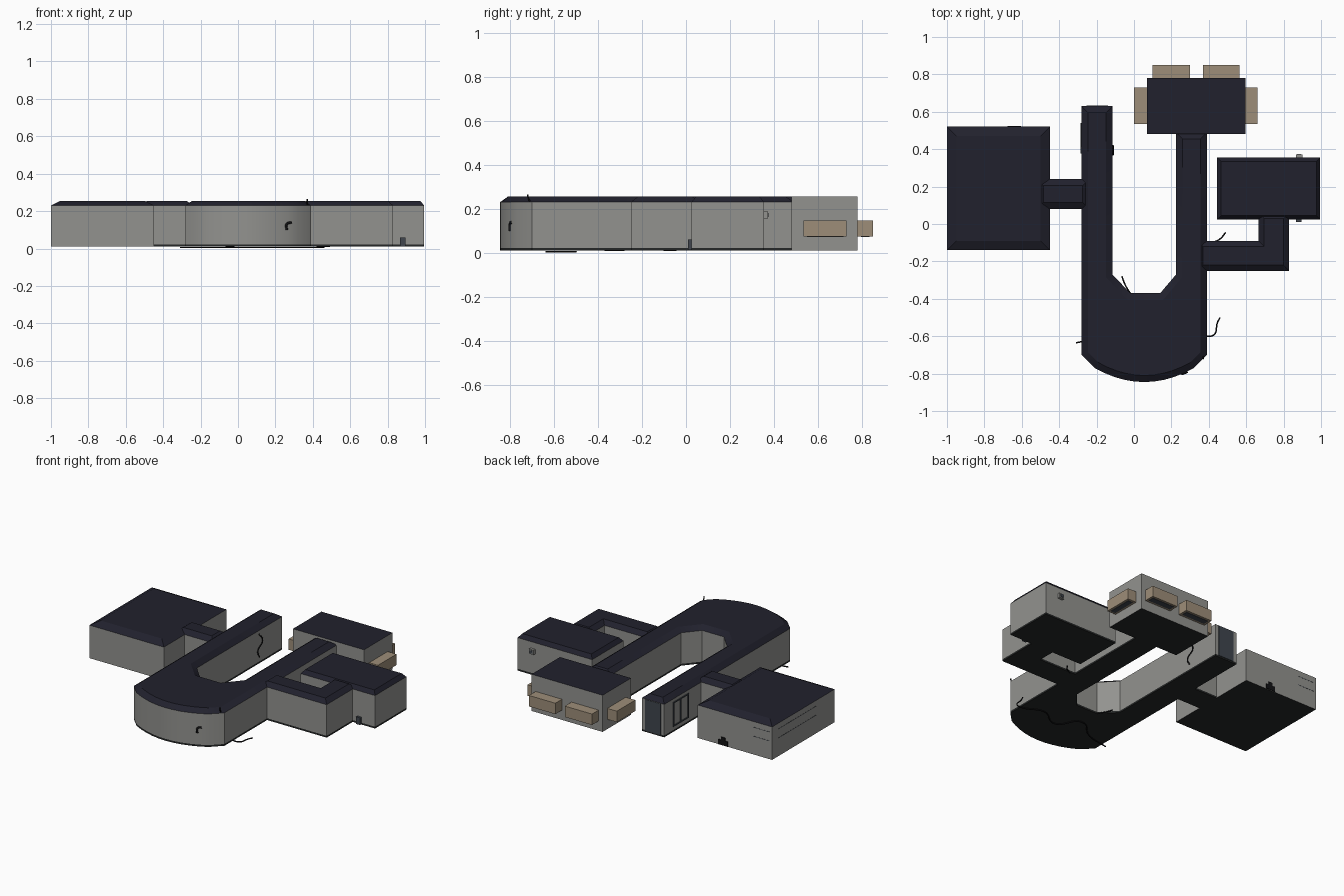
import bpy, bmesh, math
from mathutils import Vector

if "Cube" in bpy.data.objects:
    bpy.data.objects.remove(bpy.data.objects["Cube"])


def material(name, rgb):
    m = bpy.data.materials.new(name)
    m.use_nodes = True
    m.diffuse_color = (*rgb, 1)
    m.node_tree.nodes["Principled BSDF"].inputs["Base Color"].default_value = (*rgb, 1)
    return m


WALL = material("wall grey", (0.29, 0.29, 0.275))
ROOF = material("roof navy", (0.015, 0.015, 0.026))
FLOOR = material("floor charcoal", (0.018, 0.02, 0.02))
TAN = material("bay tan", (0.34, 0.27, 0.19))
SLATE = material("door slate", (0.05, 0.06, 0.075))
BLACK = material("cable black", (0.006, 0.006, 0.007))
BASE, EAVE, TOP = 0.01, 0.23, 0.255


def add_object(name, bm, mats):
    bmesh.ops.recalc_face_normals(bm, faces=bm.faces)
    mesh = bpy.data.meshes.new(name)
    bm.to_mesh(mesh)
    bm.free()
    for m in mats:
        mesh.materials.append(m)
    ob = bpy.data.objects.new(name, mesh)
    bpy.context.collection.objects.link(ob)
    return ob


def inset(points, d):
    """Move a counter-clockwise outline inward by d with mitred corners."""
    out = []
    for i, p in enumerate(points):
        a = (p - points[i - 1]).normalized()
        b = (points[(i + 1) % len(points)] - p).normalized()
        na, nb = Vector((-a.y, a.x)), Vector((-b.y, b.x))
        out.append(p + (na + nb) * d / (1 + na.dot(nb)))
    return out


def building(name, outline, chamfer, skirt=0.012, gable_y=None):
    """Walled block with a chamfered roof and a dark floor edge."""
    pts = [Vector(p) for p in outline]
    top = inset(pts, chamfer)
    for p, t in zip(pts, top):
        if p.y == gable_y:
            t.y = p.y
    levels = [(pts, BASE), (pts, BASE + skirt)] if skirt else [(pts, BASE)]
    levels += [(pts, EAVE), (top, TOP)]
    bm = bmesh.new()
    rings = [[bm.verts.new((p.x, p.y, z)) for p in ring] for ring, z in levels]
    n = len(pts)
    for low, high in zip(rings, rings[1:]):
        for i in range(n):
            j = (i + 1) % n
            bm.faces.new((low[i], low[j], high[j], high[i]))
    bm.faces.new(rings[0][::-1])
    bm.faces.new(rings[-1])
    bmesh.ops.recalc_face_normals(bm, faces=bm.faces)
    for f in bm.faces:
        if f.normal.z > 0.1:
            f.material_index = 1
        elif f.calc_center_median().z < BASE + 0.01:
            f.material_index = 2
    return add_object(name, bm, (WALL, ROOF, FLOOR))


def rect(x0, x1, y0, y1):
    return [(x0, y0), (x1, y0), (x1, y1), (x0, y1)]


def box(name, x, y, z, mat):
    bm = bmesh.new()
    bmesh.ops.create_cube(bm, size=1)
    for v in bm.verts:
        v.co = [lo + (c + 0.5) * (hi - lo) for c, (lo, hi) in zip(v.co, (x, y, z))]
    return add_object(name, bm, (mat,))


def cable(name, points, radius=0.004):
    curve = bpy.data.curves.new(name, "CURVE")
    curve.dimensions = "3D"
    curve.bevel_depth = radius
    curve.bevel_resolution = 1
    curve.resolution_u = 6
    spline = curve.splines.new("BEZIER")
    spline.bezier_points.add(len(points) - 1)
    for bp, co in zip(spline.bezier_points, points):
        bp.co = co
        bp.handle_left_type = bp.handle_right_type = "AUTO"
    curve.materials.append(BLACK)
    bpy.context.collection.objects.link(bpy.data.objects.new(name, curve))


# U-shaped main corridor with a bowed front
bow = []
for i in range(11):
    t = -1 + i / 5
    bow.append((0.055 + 0.265 * t, -0.845 + 0.075 * t * t))
u_outline = ([(-0.28, 0.63), (-0.28, -0.70)] + bow +
             [(0.39, -0.70), (0.39, 0.49), (0.225, 0.49), (0.225, -0.27),
              (0.14, -0.37), (-0.02, -0.37), (-0.115, -0.27), (-0.115, 0.63)])
hall = building("main_corridor", u_outline, 0.035, gable_y=0.63)
bpy.context.view_layer.objects.active = hall
hall.select_set(True)
bpy.ops.object.shade_smooth_by_angle(angle=math.radians(30))

# Rooms and connecting passages
building("large_room", rect(-1, -0.45, -0.14, 0.52), 0.05, skirt=0)
building("large_room_passage", rect(-0.52, -0.24, 0.08, 0.24), 0.035)
building("bay_room", rect(0.07, 0.595, 0.48, 0.78), 0, skirt=0)
building("side_room", rect(0.445, 0.995, 0.025, 0.355), 0.02)
building("side_passage", [(0.34, -0.25), (0.83, -0.25), (0.83, 0.06),
                          (0.665, 0.06), (0.665, -0.09), (0.34, -0.09)], 0.03)

# Projecting bays with a dark surround and a dark recess below
bays = [((0.10, 0.30), (0.78, 0.85)), ((0.37, 0.565), (0.78, 0.85)),
        ((0, 0.07), (0.535, 0.73)), ((0.595, 0.66), (0.535, 0.73))]
for i, (x, y) in enumerate(bays):
    box(f"window_bay_{i}", x, y, (0.075, 0.148), TAN)
    m = 0.015
    box(f"bay_recess_{i}", (x[0] + m, x[1] - m), (y[0] + m, y[1] - m),
        (0.073, 0.08), SLATE)

# End door of the left corridor
box("end_door", (-0.255, -0.14), (0.625, 0.633), (0.02, 0.228), SLATE)

# Sash window frame on the corridor's outer wall
for i, y in enumerate((0.38, 0.46, 0.535)):
    box(f"window_post_{i}", (-0.285, -0.275), (y - 0.004, y + 0.004), (0.05, 0.205), SLATE)
for i, z in enumerate((0.05, 0.205)):
    box(f"window_rail_{i}", (-0.285, -0.275), (0.376, 0.539), (z - 0.004, z + 0.004), SLATE)

# Small fittings on the room walls
box("large_room_socket", (-0.675, -0.605), (0.515, 0.525), (0.012, 0.045), BLACK)
box("large_room_socket_top", (-0.655, -0.625), (0.515, 0.525), (0.045, 0.065), BLACK)
box("front_socket", (0.865, 0.895), (0.01, 0.03), (0.012, 0.06), SLATE)
box("rear_vent", (0.865, 0.90), (0.35, 0.372), (0.155, 0.187), WALL)
box("rear_vent_face", (0.872, 0.893), (0.37, 0.375), (0.162, 0.18), SLATE)

# Thin panel seams on the large room
for i, z in enumerate((0.13, 0.19)):
    box(f"back_seam_{i}", (-0.98, -0.86), (0.519, 0.521), (z, z + 0.003), SLATE)
    box(f"side_seam_{i}", (-1.001, -0.999), (0.05, 0.45), (z, z + 0.003), SLATE)

# Loose cables under the floor and along the walls
cable("floor_cable", [(-0.31, -0.635, 0.005), (-0.15, -0.6, 0.005), (0, -0.5, 0.005),
                      (0.1, -0.62, 0.005), (0.25, -0.55, 0.005), (0.39, -0.6, 0.005),
                      (0.43, -0.59, 0.005), (0.445, -0.53, 0.005), (0.46, -0.5, 0.005)])
cable("passage_cable", [(0.42, -0.1, 0.012), (0.46, -0.08, 0.012), (0.49, -0.045, 0.012)])
cable("inner_cable", [(-0.02, -0.37, 0.012), (-0.045, -0.33, 0.012), (-0.065, -0.28, 0.012)])
cable("wall_cable", [(-0.114, 0.38, 0.21), (-0.112, 0.42, 0.15),
                     (-0.112, 0.37, 0.10), (-0.114, 0.39, 0.05)])
cable("front_hook", [(0.285, -0.79, 0.14), (0.26, -0.80, 0.13), (0.26, -0.80, 0.10)], 0.007)
cable("roof_stub", [(0.37, -0.70, 0.22), (0.37, -0.715, 0.245), (0.37, -0.72, 0.265)])
